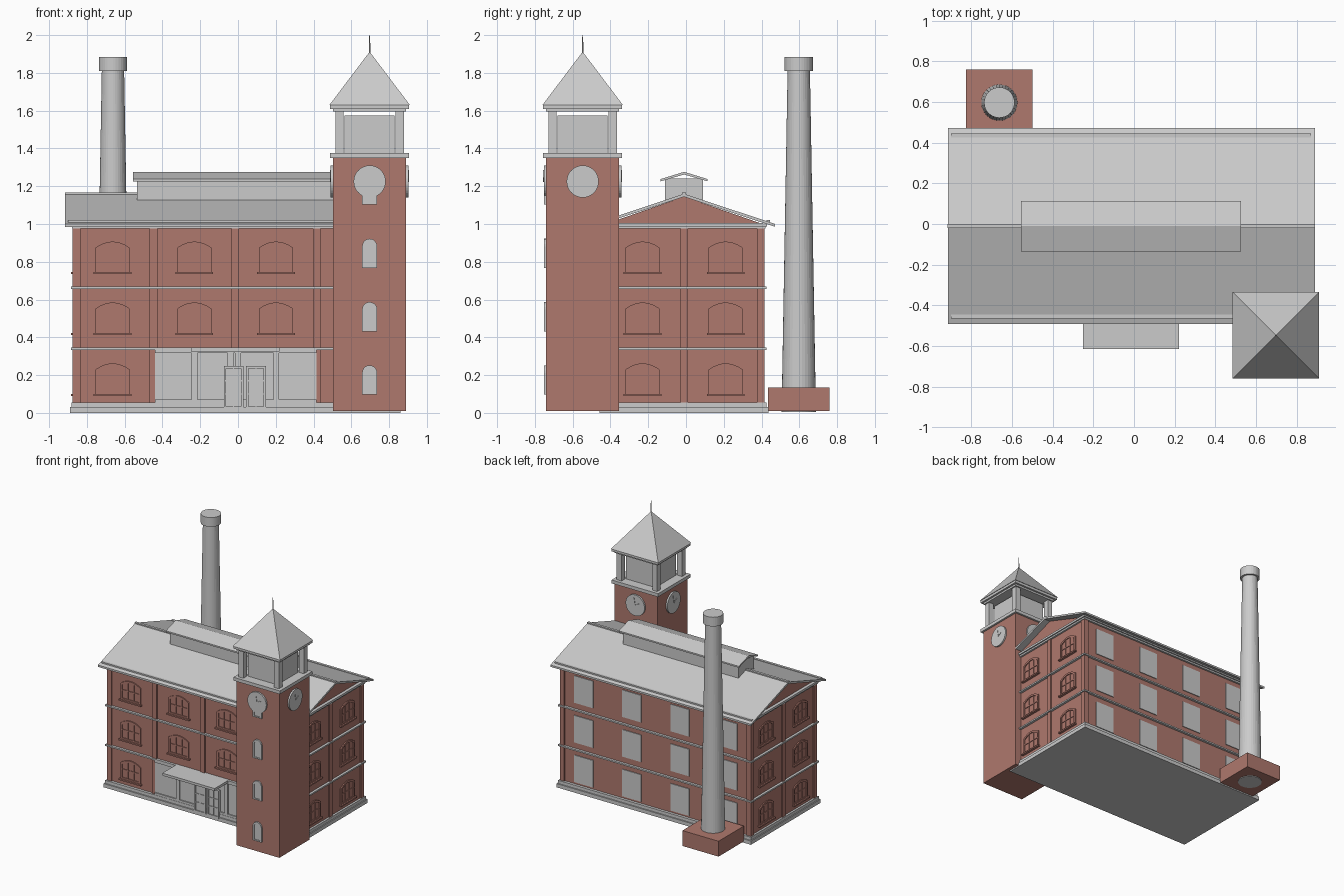
import bpy, bmesh, math
from mathutils import Matrix

if "Cube" in bpy.data.objects:
    bpy.data.objects.remove(bpy.data.objects["Cube"])

brick = bpy.data.materials.new("brick")
brick.diffuse_color = (0.43, 0.19, 0.155, 1)
brick.use_nodes = True
brick.node_tree.nodes["Principled BSDF"].inputs["Base Color"].default_value = brick.diffuse_color
I = Matrix.Identity(4)
CX, CY, HX, HY = -0.015, -0.01, 0.85, 0.415      # mill body centre and half sizes
TX, TY, TH = 0.697, -0.547, 0.193                # tower centre and half width


class Part:
    """One mesh object gathered from simple solids."""
    def __init__(self, name, mat=None):
        self.name, self.mat, self.bm = name, mat, bmesh.new()

    def prism(self, pts, w0, w1, F=I):
        a = [self.bm.verts.new(F @ Matrix.Translation((x, y, w0)).translation) for x, y in pts]
        b = [self.bm.verts.new(F @ Matrix.Translation((x, y, w1)).translation) for x, y in pts]
        self.bm.faces.new(a[::-1])
        self.bm.faces.new(b)
        self.sides(a, b)

    def sides(self, a, b):
        for i in range(len(a)):
            j = (i + 1) % len(a)
            self.bm.faces.new((a[i], a[j], b[j], b[i]))

    def ring(self, outer, inner, w0, w1, F=I):
        loops = [[self.bm.verts.new(F @ Matrix.Translation((x, y, w)).translation) for x, y in p]
                 for p, w in ((outer, w0), (outer, w1), (inner, w1), (inner, w0))]
        for i in range(4):
            self.sides(loops[i], loops[(i + 1) % 4])

    def box(self, x0, x1, y0, y1, z0, z1, F=I):
        self.prism([(x0, y0), (x1, y0), (x1, y1), (x0, y1)], z0, z1, F)

    def block(self, cx, cy, hx, hy, z0, z1):
        self.box(cx - hx, cx + hx, cy - hy, cy + hy, z0, z1)

    def cone(self, cx, cy, z0, z1, r0, r1, n, rot=0):
        M = Matrix.Translation((cx, cy, (z0 + z1) / 2)) @ Matrix.Rotation(rot, 4, 'Z')
        bmesh.ops.create_cone(self.bm, cap_ends=True, segments=n, radius1=r0, radius2=r1,
                              depth=z1 - z0, matrix=M)

    def done(self):
        bmesh.ops.recalc_face_normals(self.bm, faces=self.bm.faces)
        me = bpy.data.meshes.new(self.name)
        self.bm.to_mesh(me)
        self.bm.free()
        ob = bpy.data.objects.new(self.name, me)
        bpy.context.collection.objects.link(ob)
        if self.mat:
            me.materials.append(self.mat)


def wall(x, y, deg):
    """Wall frame: local x along the wall, local y up, local z outward (0 = front)."""
    return (Matrix.Translation((x, y, 0)) @ Matrix.Rotation(math.radians(deg), 4, 'Z')
            @ Matrix.Rotation(math.pi / 2, 4, 'X'))


def arch(u, v, w, h, rise, n=8, round_top=False):
    pts = [(u - w / 2, v), (u + w / 2, v)]
    for i in range(n + 1):
        s = math.cos(math.pi * i / n) if round_top else 1 - 2 * i / n
        k = math.sqrt(max(0, 1 - s * s)) if round_top else 1 - s * s
        pts.append((u + s * w / 2, v + h - rise + rise * k))
    return pts


FRONT, RIGHT = wall(CX, CY - HY, 0), wall(CX + HX, CY, 90)
BACK, LEFT = wall(CX, CY + HY, 180), wall(CX - HX, CY, 270)
BAY, ROWS = 0.4325, (0.10, 0.4225, 0.745)

# main body with gable ends, running along x
p = Part("mill_walls", brick)
ALONG = wall(CX - HX, CY, 90)
p.prism([(-HY, 0.03), (HY, 0.03), (HY, 1.0), (0, 1.145), (-HY, 1.0)], 0, 2 * HX, ALONG)
p.done()

# sloped plinth
p = Part("plinth")
p.block(CX, CY, 0.875, 0.447, 0, 0.03)
p.block(CX, CY, 0.867, 0.437, 0.03, 0.055)
p.done()

# pilasters
p = Part("pilasters", brick)
for u in (-0.84, -BAY, 0, BAY, 0.84):
    p.box(u - 0.02, u + 0.02, 0.05, 0.98, -0.01, 0.01, FRONT)
for u in (-0.84, 0.84):
    p.box(u - 0.02, u + 0.02, 0.05, 0.98, -0.01, 0.01, BACK)
for F in (RIGHT, LEFT):
    for u in (-0.405, 0, 0.405):
        p.box(u - 0.02, u + 0.02, 0.05, 0.98, -0.01, 0.01, F)
p.done()

# floor bands and cornice
p = Part("floor_bands")
for z in (0.333, 0.656):
    p.block(CX, CY, HX + 0.02, HY + 0.02, z, z + 0.012)
p.block(CX, CY, HX + 0.015, HY + 0.015, 0.975, 0.988)
p.block(CX, CY, HX + 0.025, HY + 0.025, 0.988, 1.005)
p.done()

# arched windows on the front and both ends
spots = [(FRONT, u, v) for u in (-1.5 * BAY, -0.5 * BAY, 0.5 * BAY) for v in ROWS
         if u < -BAY or v > 0.2]
spots += [(F, u, v) for F in (RIGHT, LEFT) for u in (-0.22, 0.22) for v in ROWS]
p = Part("arched_windows", brick)
for F, u, v in spots:
    p.prism(arch(u, v, 0.16, 0.15, 0.03), -0.005, 0.002, F)
    p.ring(arch(u, v, 0.18, 0.162, 0.032), arch(u, v + 0.012, 0.15, 0.135, 0.028), -0.005, 0.009, F)
    for s in (-0.027, 0.027):
        p.box(u + s - 0.004, u + s + 0.004, v, v + 0.148, 0, 0.007, F)
    p.box(u - 0.078, u + 0.078, v + 0.073, v + 0.081, 0, 0.007, F)
    p.box(u - 0.1, u + 0.1, v - 0.011, v, -0.005, 0.02, F)
p.done()

# plain panels on the back
p = Part("back_window_panels")
for i in range(4):
    for v in ROWS:
        u = (i - 1.5) * BAY
        p.box(u - 0.085, u + 0.085, v - 0.03, v + 0.19, -0.005, 0.006, BACK)
p.done()

# shopfront glazing, posts, and rails
p = Part("shopfront")
p.box(-0.425, 0.43, 0.055, 0.333, -0.005, 0.011, FRONT)
for u in (-0.215, -0.025, 0.015, 0.218):
    p.box(u - 0.015, u + 0.015, 0.06, 0.333, 0, 0.02, FRONT)
p.box(-0.425, 0.43, 0.055, 0.072, 0, 0.02, FRONT)
p.box(-0.425, 0.43, 0.318, 0.333, 0, 0.02, FRONT)
p.done()

# double doors with glazing bars
p = Part("double_doors")
for u in (-0.008, 0.11):
    p.box(u - 0.052, u + 0.052, 0.02, 0.247, 0, 0.025, FRONT)
    p.ring([(u - 0.052, 0.02), (u + 0.052, 0.02), (u + 0.052, 0.247), (u - 0.052, 0.247)],
           [(u - 0.04, 0.035), (u + 0.04, 0.035), (u + 0.04, 0.235), (u - 0.04, 0.235)],
           0.02, 0.033, FRONT)
    p.box(u - 0.003, u + 0.003, 0.03, 0.24, 0.02, 0.03, FRONT)
    for v in (0.10, 0.17):
        p.box(u - 0.045, u + 0.045, v - 0.003, v + 0.003, 0.02, 0.03, FRONT)
p.done()

p = Part("entrance_canopy")
p.box(-0.25, 0.22, -0.615, -0.42, 0.326, 0.346)
p.done()

# main roof slab, ridge cap, and eave strips
p = Part("main_roof")
p.prism([(-0.482, 0.985), (0, 1.144), (0.482, 0.985), (0.482, 1.0), (0, 1.16), (-0.482, 1.0)],
        -0.05, 2 * HX + 0.055, ALONG)
p.done()
p = Part("roof_trim")
p.box(-0.916, 0.89, CY - 0.01, CY + 0.01, 1.15, 1.166)
for s in (-1, 1):
    p.block(CX, CY + s * 0.445, 0.885, 0.01, 1.0, 1.02)
p.done()

# roof lantern
p = Part("lantern_walls")
p.box(-0.535, 0.505, CY - 0.1, CY + 0.1, 1.08, 1.24)
p.done()
p = Part("lantern_roof")
p.prism([(-0.124, 1.226), (0, 1.262), (0.124, 1.226), (0.124, 1.238), (0, 1.276), (-0.124, 1.238)],
        -0.555, 0.525, wall(0, CY, 90))
p.done()

# clock tower
p = Part("tower_shaft", brick)
p.block(TX, TY, TH, TH, 0.01, 1.35)
p.done()
p = Part("belfry")
p.block(TX, TY, 0.209, 0.209, 1.35, 1.377)
p.block(TX, TY, 0.132, 0.132, 1.37, 1.575)
for sx in (-1, 1):
    for sy in (-1, 1):
        p.block(TX + sx * 0.16, TY + sy * 0.16, 0.022, 0.022, 1.37, 1.6)
p.block(TX, TY, 0.193, 0.193, 1.595, 1.61)
p.block(TX, TY, 0.209, 0.209, 1.61, 1.635)
p.done()
p = Part("tower_roof")
p.cone(TX, TY, 1.63, 1.912, 0.213 * math.sqrt(2), 0, 4, math.pi / 4)
p.done()
p = Part("finial")
p.cone(TX, TY, 1.89, 2.0, 0.005, 0.002, 8)
p.done()

# clock faces and hands on all four sides
faces, hands = Part("clock_faces"), Part("clock_hands")
for k in range(4):
    F = (Matrix.Translation((TX, TY, 1.225)) @ Matrix.Rotation(k * math.pi / 2, 4, 'Z')
         @ Matrix.Rotation(math.pi / 2, 4, 'X'))
    faces.prism([(0.085 * math.cos(t * math.pi / 16), 0.085 * math.sin(t * math.pi / 16))
                 for t in range(32)], TH - 0.005, TH + 0.013, F)
    for ang, ln in ((-60, 0.04), (10, 0.06)):
        hands.box(-0.003, 0.003, 0, ln, TH + 0.01, TH + 0.016,
                  F @ Matrix.Rotation(math.radians(ang), 4, 'Z'))
faces.done()
hands.done()

# round-headed tower windows
p = Part("tower_windows")
F = wall(TX, TY - TH, 0)
for i in range(4):
    v = 0.097 + i * 0.335
    p.prism(arch(0, v, 0.06, 0.145, 0.03, 10, True), -0.005, 0.006, F)
    p.ring(arch(0, v, 0.08, 0.155, 0.04, 10, True), arch(0, v + 0.01, 0.056, 0.13, 0.028, 10, True),
           -0.005, 0.012, F)
p.done()

# chimney
p = Part("chimney_base", brick)
p.box(-0.825, -0.5, 0.434, 0.76, 0.01, 0.135)
p.done()
p = Part("chimney_shaft")
p.cone(-0.662, 0.597, 0.005, 1.82, 0.091, 0.059, 32)
p.cone(-0.662, 0.597, 1.81, 1.885, 0.075, 0.075, 32)
p.done()
